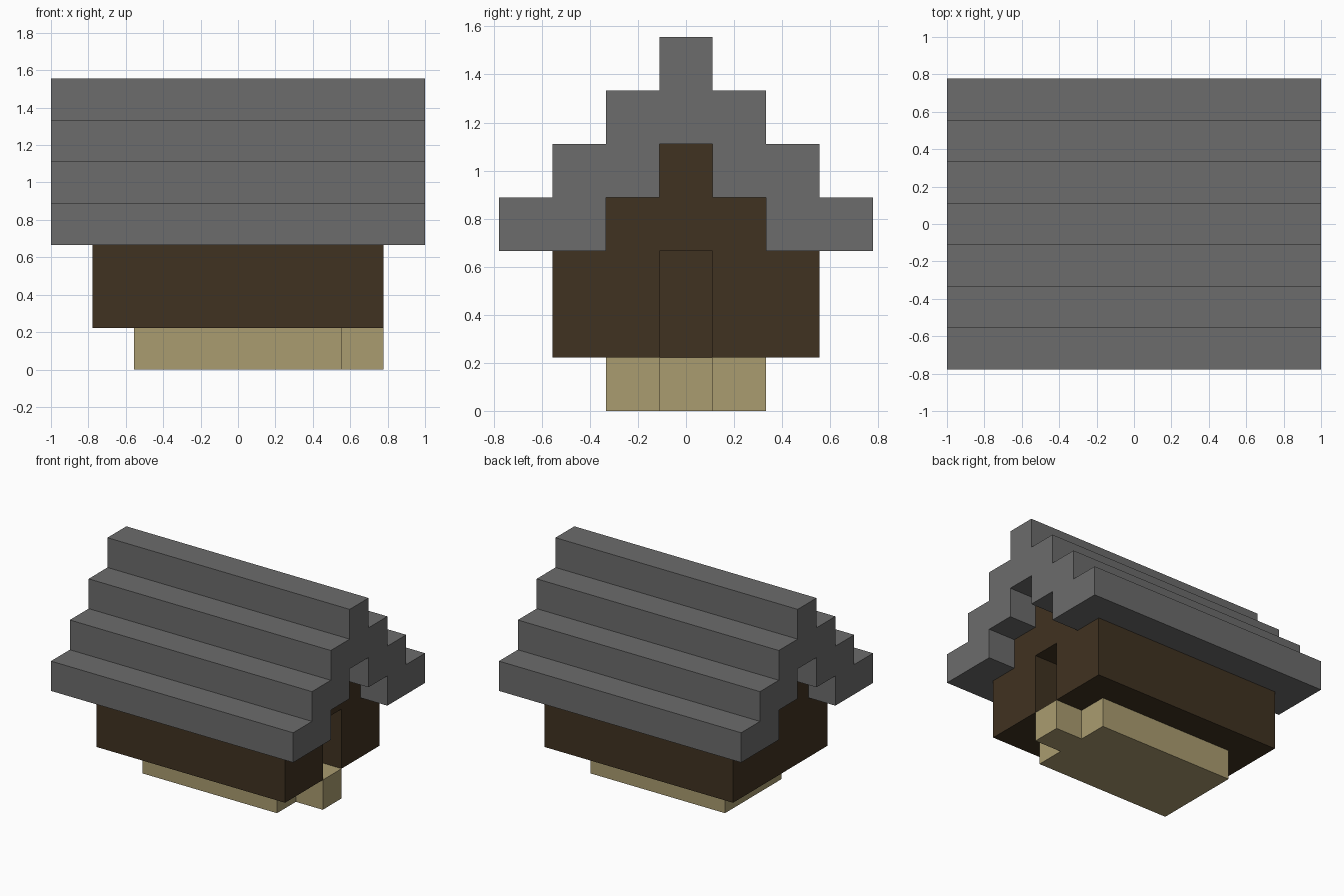
import bpy
import bmesh

cube = bpy.data.objects.get("Cube")
if cube:
    bpy.data.objects.remove(cube, do_unlink=True)

U = 2 / 9  # one block


def make_material(name, rgb):
    mat = bpy.data.materials.new(name)
    mat.use_nodes = True
    mat.diffuse_color = (*rgb, 1)
    mat.node_tree.nodes["Principled BSDF"].inputs["Base Color"].default_value = (*rgb, 1)
    return mat


def extrude_profile(name, outline, start, end, axis, mat):
    """Extrude an outline, in blocks, along x (outline is y, z) or z (outline is x, y)."""
    bm = bmesh.new()

    def place(a, b, t):
        return (t * U, a * U, b * U) if axis == "x" else (a * U, b * U, t * U)

    base = bm.faces.new([bm.verts.new(place(a, b, start)) for a, b in outline])
    top = bmesh.ops.extrude_face_region(bm, geom=[base], use_keep_orig=True)["geom"]
    shift = [(e - s) for s, e in zip(place(0, 0, start), place(0, 0, end))]
    bmesh.ops.translate(bm, vec=shift, verts=[v for v in top if isinstance(v, bmesh.types.BMVert)])
    bmesh.ops.recalc_face_normals(bm, faces=bm.faces)
    mesh = bpy.data.meshes.new(name)
    bm.to_mesh(mesh)
    bm.free()
    mesh.materials.append(mat)
    obj = bpy.data.objects.new(name, mesh)
    bpy.context.collection.objects.link(obj)
    return obj


def stairs(half_width, z, steps):
    """Right half of a stepped gable, climbing from the eave to the peak."""
    points = []
    for i in range(steps):
        w = half_width - i
        points += [(w, z + i), (w, z + i + 1)]
    return points


def mirrored(points):
    """Close a right-half outline with its mirror image."""
    return points + [(-a, b) for a, b in reversed(points)]


stone = make_material("roof grey", (0.150, 0.150, 0.150))
wood = make_material("dark brown wood", (0.051, 0.032, 0.015))
sand = make_material("sand floor", (0.402, 0.332, 0.162))

# Floor slab with the doorstep in one piece
plan = [(-2.5, -1.5), (2.5, -1.5), (2.5, -0.5), (3.5, -0.5),
        (3.5, 0.5), (2.5, 0.5), (2.5, 1.5), (-2.5, 1.5)]
extrude_profile("floor_and_doorstep", plan, 0, 1, "z", sand)

# Gable walls, the one at +x with a doorway
gable = [(2.5, 1), (2.5, 3)] + stairs(1.5, 3, 2)
extrude_profile("back_gable_wall", mirrored(gable), -3.5, -2.5, "x", wood)
extrude_profile("door_gable_wall", mirrored([(0.5, 3), (0.5, 1)] + gable), 2.5, 3.5, "x", wood)

# Long side walls
for side, name in ((-1, "front_wall"), (1, "rear_wall")):
    wall = [(side * a, b) for a, b in ((1.5, 1), (2.5, 1), (2.5, 3), (1.5, 3))]
    extrude_profile(name, wall, -2.5, 2.5, "x", wood)

# Stepped roof shell, following the gables underneath
underside = list(reversed(stairs(1.5, 3, 2)))
extrude_profile("stepped_roof", mirrored(underside + stairs(3.5, 3, 4)), -4.5, 4.5, "x", stone)
